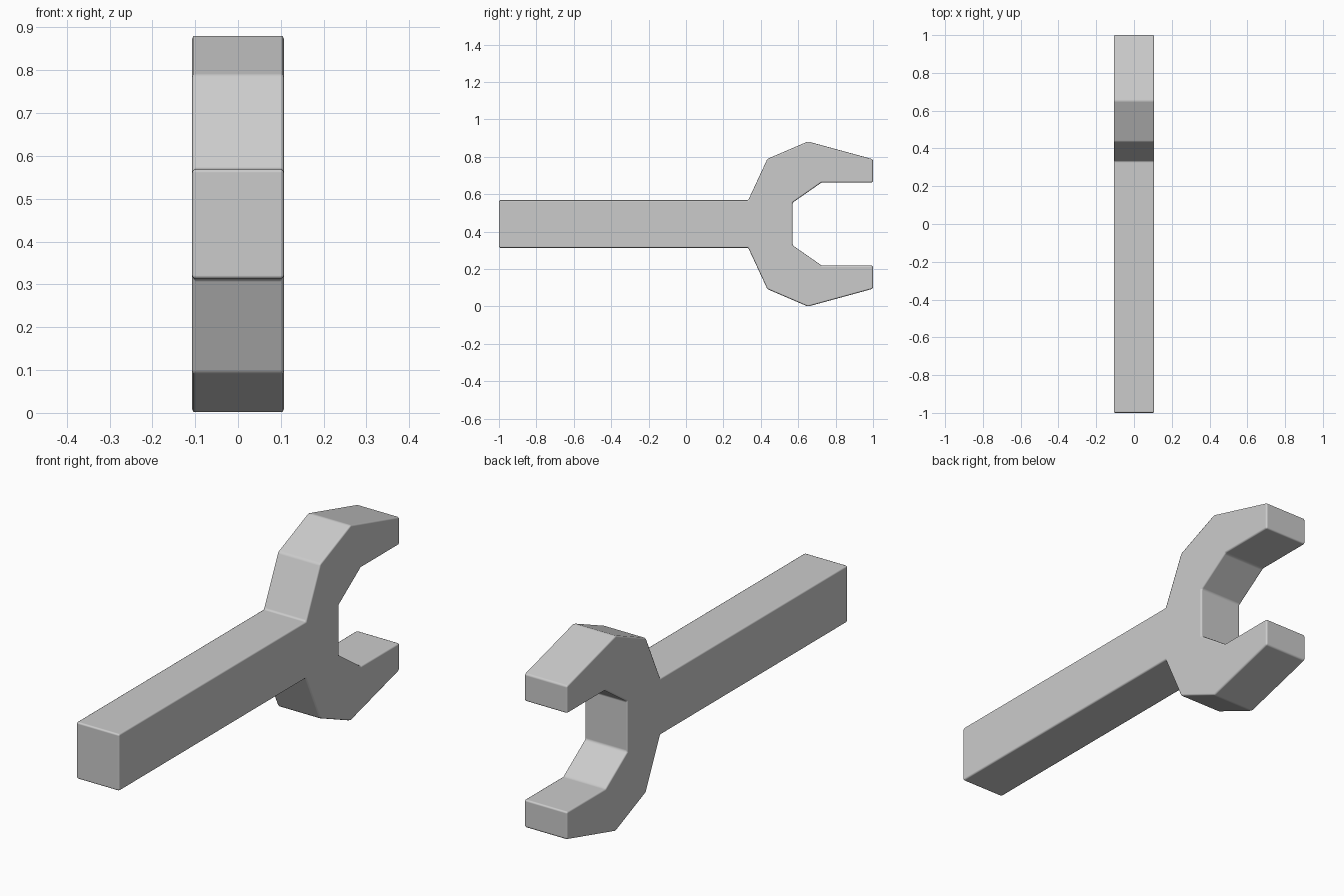
import bpy, bmesh

if "Cube" in bpy.data.objects:
    bpy.data.objects.remove(bpy.data.objects["Cube"])

MID_Z = 0.441        # height of the wrench's symmetry line
HALF_THICK = 0.107   # half the thickness along x

# Upper half of the outline: (y, height above the symmetry line)
half = [(-1.0, 0.128), (0.333, 0.128), (0.435, 0.348), (0.652, 0.441),
        (1.0, 0.346), (1.0, 0.222), (0.725, 0.222), (0.57, 0.114)]
outline = half + [(y, -h) for y, h in reversed(half)]

# Extrude the mirrored outline through the thickness
bm = bmesh.new()
face = bm.faces.new([bm.verts.new((-HALF_THICK, y, MID_Z + h)) for y, h in outline])
ext = bmesh.ops.extrude_face_region(bm, geom=[face])
moved = [g for g in ext["geom"] if isinstance(g, bmesh.types.BMVert)]
bmesh.ops.translate(bm, verts=moved, vec=(2 * HALF_THICK, 0, 0))
bmesh.ops.recalc_face_normals(bm, faces=bm.faces[:])
mesh = bpy.data.meshes.new("wrench")
bm.to_mesh(mesh)
bm.free()

wrench = bpy.data.objects.new("wrench", mesh)
bpy.context.collection.objects.link(wrench)

# Slightly softened edges
bevel = wrench.modifiers.new("soft_edges", "BEVEL")
bevel.width = 0.008
bevel.segments = 2
bevel.limit_method = "ANGLE"
bevel.angle_limit = 0.35
bevel.harden_normals = True
bpy.context.view_layer.objects.active = wrench
wrench.select_set(True)
bpy.ops.object.shade_smooth()
